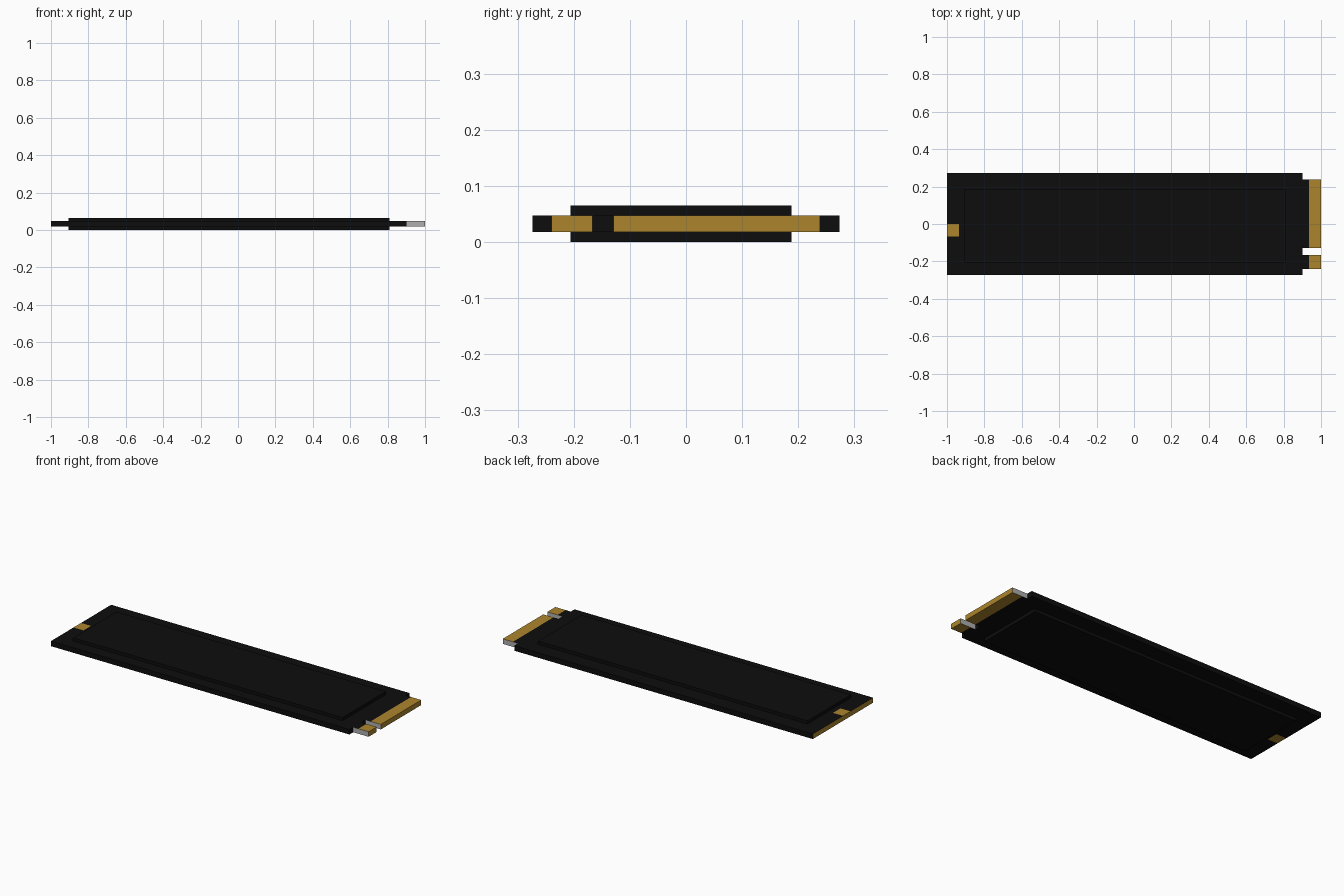
import bpy, bmesh
from mathutils import Vector

cube = bpy.data.objects.get("Cube")
if cube:
    bpy.data.objects.remove(cube)


def material(name, r, g, b):
    m = bpy.data.materials.new(name)
    m.use_nodes = True
    m.diffuse_color = (r, g, b, 1)
    m.node_tree.nodes["Principled BSDF"].inputs["Base Color"].default_value = (r, g, b, 1)
    return m


MATERIALS = [material("board black", 0.004, 0.004, 0.004),
             material("contact gold", 0.413, 0.235, 0.026),
             material("edge grey", 0.43, 0.43, 0.43)]
BLACK, GOLD, GREY = range(3)


def box(name, low, high, x_cuts=(), y_cuts=(), rule=lambda center, normal: BLACK):
    """Box between two corners, sliced along x and y, coloured face by face."""
    low, high = Vector(low), Vector(high)
    bm = bmesh.new()
    bmesh.ops.create_cube(bm, size=1)
    for v in bm.verts:
        v.co = Vector([(a + b) / 2 + c * (b - a) for a, b, c in zip(low, high, v.co)])
    cuts = [((x, 0, 0), (1, 0, 0)) for x in x_cuts] + [((0, y, 0), (0, 1, 0)) for y in y_cuts]
    for point, normal in cuts:
        bmesh.ops.bisect_plane(bm, geom=bm.verts[:] + bm.edges[:] + bm.faces[:],
                               plane_co=point, plane_no=normal)
    bm.normal_update()
    for f in bm.faces:
        f.material_index = rule(f.calc_center_median(), f.normal)
    mesh = bpy.data.meshes.new(name)
    for m in MATERIALS:
        mesh.materials.append(m)
    bm.to_mesh(mesh)
    bm.free()
    obj = bpy.data.objects.new(name, mesh)
    bpy.context.collection.objects.link(obj)
    return obj


BOTTOM, TOP = 0.018, 0.047      # board thickness
BOARD_END, GOLD_START = 0.902, 0.935
PAD_END, PAD_LOW, PAD_HIGH = -0.936, -0.068, 0.0


# Circuit board with a gold screw pad and a gold rear edge
def board_rule(center, normal):
    if normal.x < -0.5:
        return GOLD
    on_pad = center.x < PAD_END and PAD_LOW < center.y < PAD_HIGH
    return GOLD if on_pad and abs(normal.z) > 0.5 else BLACK


box("circuit_board", (-1, -0.274, BOTTOM), (BOARD_END, 0.274, TOP),
    [PAD_END], [PAD_LOW, PAD_HIGH], board_rule)


# Connector tabs: gold contacts and tip, grey cut sides
def tab_rule(center, normal):
    if abs(normal.y) > 0.5:
        return GREY
    return GOLD if center.x > GOLD_START else BLACK


for name, y_low, y_high in (("short_connector_tab", -0.24, -0.167),
                            ("long_connector_tab", -0.129, 0.239)):
    box(name, (BOARD_END, y_low, BOTTOM), (1, y_high, TOP), [GOLD_START], [], tab_rule)

# Raised covers above and below the board
for name, z_low, z_high in (("top_cover", TOP, 0.065), ("bottom_cover", 0, BOTTOM)):
    box(name, (-0.906, -0.206, z_low), (0.81, 0.188, z_high))
